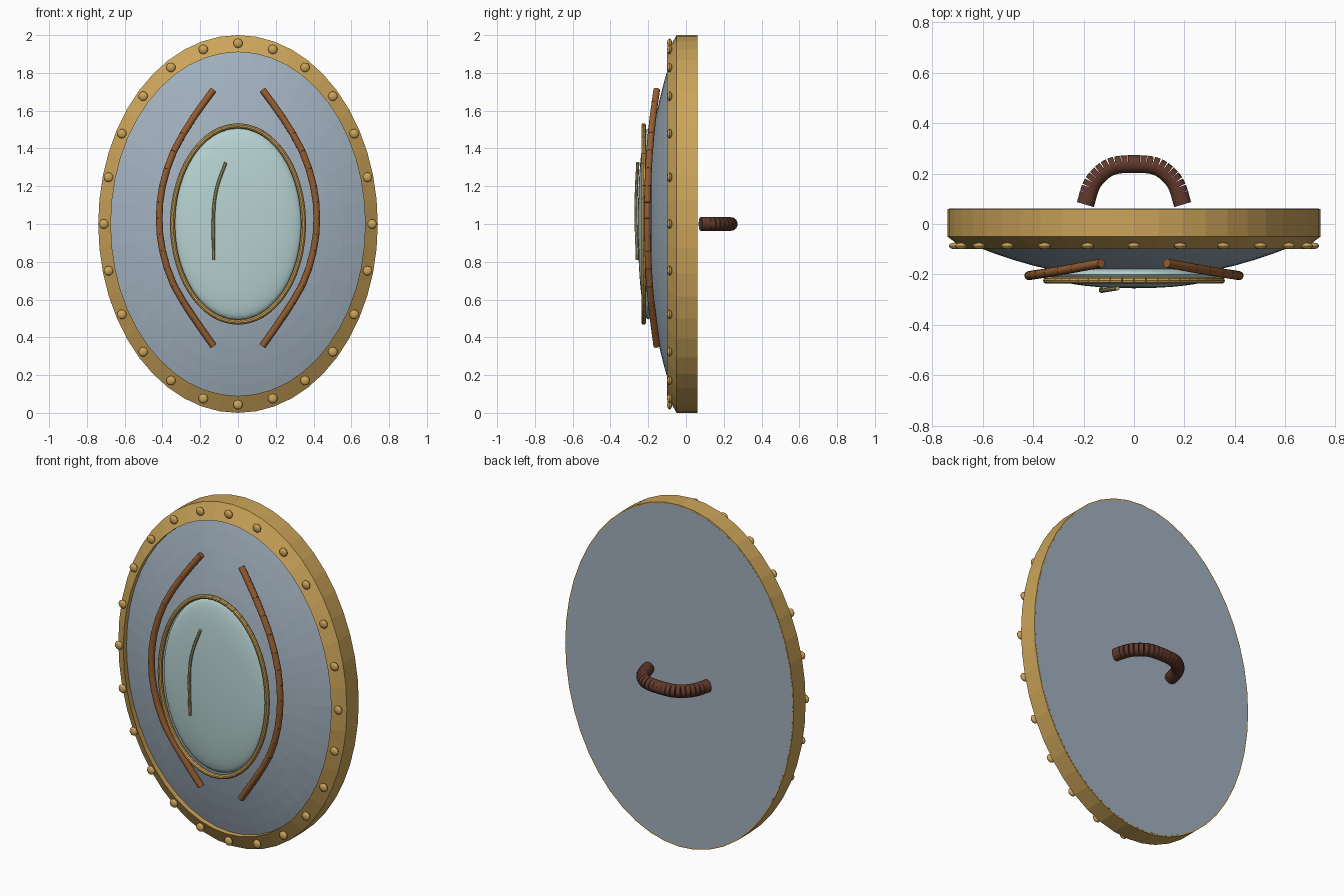
import bpy, bmesh, math
from mathutils import Vector, Matrix

if "Cube" in bpy.data.objects:
    bpy.data.objects.remove(bpy.data.objects["Cube"])

W, H, CZ, SEG = 0.74, 1.0, 1.0, 48   # oval half width, half height, centre height


def material(name, rgb):
    m = bpy.data.materials.new(name)
    m.diffuse_color = (*rgb, 1)
    m.use_nodes = True
    m.node_tree.nodes["Principled BSDF"].inputs["Base Color"].default_value = m.diffuse_color
    return m


GOLD = material("gold", (0.60, 0.37, 0.10))
STEEL = material("steel", (0.36, 0.44, 0.52))
GLASS = material("pale_glass", (0.47, 0.65, 0.64))
COPPER = material("copper_leather", (0.30, 0.11, 0.03))
BROWN = material("brown_leather", (0.12, 0.04, 0.025))
PALE = material("pale_gold", (0.50, 0.42, 0.20))


def finish(bm, name, mat, smooth=False):
    bmesh.ops.recalc_face_normals(bm, faces=bm.faces)
    me = bpy.data.meshes.new(name)
    bm.to_mesh(me)
    bm.free()
    ob = bpy.data.objects.new(name, me)
    bpy.context.collection.objects.link(ob)
    me.materials.append(mat)
    if smooth:
        bpy.ops.object.select_all(action='DESELECT')
        ob.select_set(True)
        bpy.context.view_layer.objects.active = ob
        bpy.ops.object.shade_smooth_by_angle(angle=math.radians(35))
    return ob


def oval(r, y, n=SEG, w=W, h=H):
    return [Vector((w * r * math.sin(2 * math.pi * i / n), y,
                    CZ + h * r * math.cos(2 * math.pi * i / n))) for i in range(n)]


def oval_lathe(name, profile, mat, closed):
    """Sweep (radius, y) pairs round the oval; open profiles get end caps."""
    bm = bmesh.new()
    rings = [[bm.verts.new(p) for p in oval(r, y)] for r, y in profile]
    pairs = list(zip(rings, rings[1:]))
    if closed:
        pairs.append((rings[-1], rings[0]))
    else:
        bm.faces.new(rings[0])
        bm.faces.new(rings[-1])
    for a, b in pairs:
        for i in range(SEG):
            j = (i + 1) % SEG
            bm.faces.new((a[i], a[j], b[j], b[i]))
    return finish(bm, name, mat)


def spline(pts, steps):
    """Smooth path through the points."""
    p = [Vector(q) for q in pts]
    p = [2 * p[0] - p[1]] + p + [2 * p[-1] - p[-2]]
    out = []
    for k in range(1, len(p) - 2):
        a, b, c, d = p[k - 1:k + 3]
        for s in range(steps):
            t = s / steps
            out.append(0.5 * (2 * b + (c - a) * t + (2 * a - 5 * b + 4 * c - d) * t * t
                              + (3 * b - a - 3 * c + d) * t ** 3))
    return out + [p[-2]]


def segmented_tube(name, path, radius, mat, sides=12):
    """Row of short straight cylinders, one per path step."""
    bm = bmesh.new()
    for a, b in zip(path, path[1:]):
        d = b - a
        mtx = Matrix.Translation((a + b) / 2) @ d.to_track_quat('Z', 'Y').to_matrix().to_4x4()
        bmesh.ops.create_cone(bm, cap_ends=True, segments=sides, radius1=radius,
                              radius2=radius, depth=d.length, matrix=mtx)
    return finish(bm, name, mat, True)


# domed shield body with flat back
dome = [(r, -0.217 + 0.178 * r * r) for r in
        (0.93, 0.85, 0.75, 0.65, 0.54, 0.43, 0.32, 0.21, 0.1, 0.03)]
oval_lathe("shield_body", [(0.992, 0.0605), (0.992, -0.04)] + dome, STEEL, False)

# bevelled rim
oval_lathe("rim", [(1, 0.06), (1, -0.05), (0.91, -0.10), (0.91, -0.045),
                   (0.985, -0.03), (0.985, 0.06)], GOLD, True)

# rivets round the rim
bm = bmesh.new()
for p in oval(0.957, -0.087, 24):
    p.x *= 0.71 / (0.957 * W)
    bmesh.ops.create_uvsphere(bm, u_segments=12, v_segments=8, radius=0.025,
                              matrix=Matrix.Translation(p) @ Matrix.Diagonal((1, 0.52, 1, 1))
                              @ Matrix.Rotation(math.pi / 2, 4, 'X'))
finish(bm, "rivets", GOLD, True)

# glass boss in the middle
bm = bmesh.new()
bmesh.ops.create_uvsphere(bm, u_segments=40, v_segments=20, radius=1,
                          matrix=Matrix.Translation((0, -0.2, CZ))
                          @ Matrix.Diagonal((0.338, 0.055, 0.506, 1))
                          @ Matrix.Rotation(math.pi / 2, 4, 'X'))
finish(bm, "glass_boss", GLASS, True)

# gold ring round the boss
ring = oval(1, -0.224, 48, 0.347, 0.52)
segmented_tube("boss_ring", ring + ring[:1], 0.0135, GOLD, 10)

# curved leather strips either side
for side, s in (("left", -1), ("right", 1)):
    pts = [(0.13, -0.155, 1.71), (0.235, -0.175, 1.565), (0.34, -0.193, 1.385),
           (0.40, -0.202, 1.20), (0.417, -0.205, 1.03), (0.40, -0.202, 0.86),
           (0.34, -0.193, 0.675), (0.235, -0.175, 0.505), (0.13, -0.155, 0.355)]
    segmented_tube(side + "_strip", spline([(s * x, y, z) for x, y, z in pts], 2),
                   0.018, COPPER)

# thin glint line on the boss
segmented_tube("glint", spline([(-0.065, -0.255, 1.325), (-0.112, -0.262, 1.19),
                                (-0.13, -0.265, 1.05), (-0.13, -0.258, 0.81)], 4),
               0.0085, PALE, 8)

# wrapped grip on the back
half = [(-0.193, 0.077), (-0.163, 0.165), (-0.095, 0.226)]
pts = half + [(0, 0.238)] + [(-x, y) for x, y in reversed(half)]
segmented_tube("grip", spline([(x, y, CZ) for x, y in pts], 4), 0.036, BROWN, 14)
